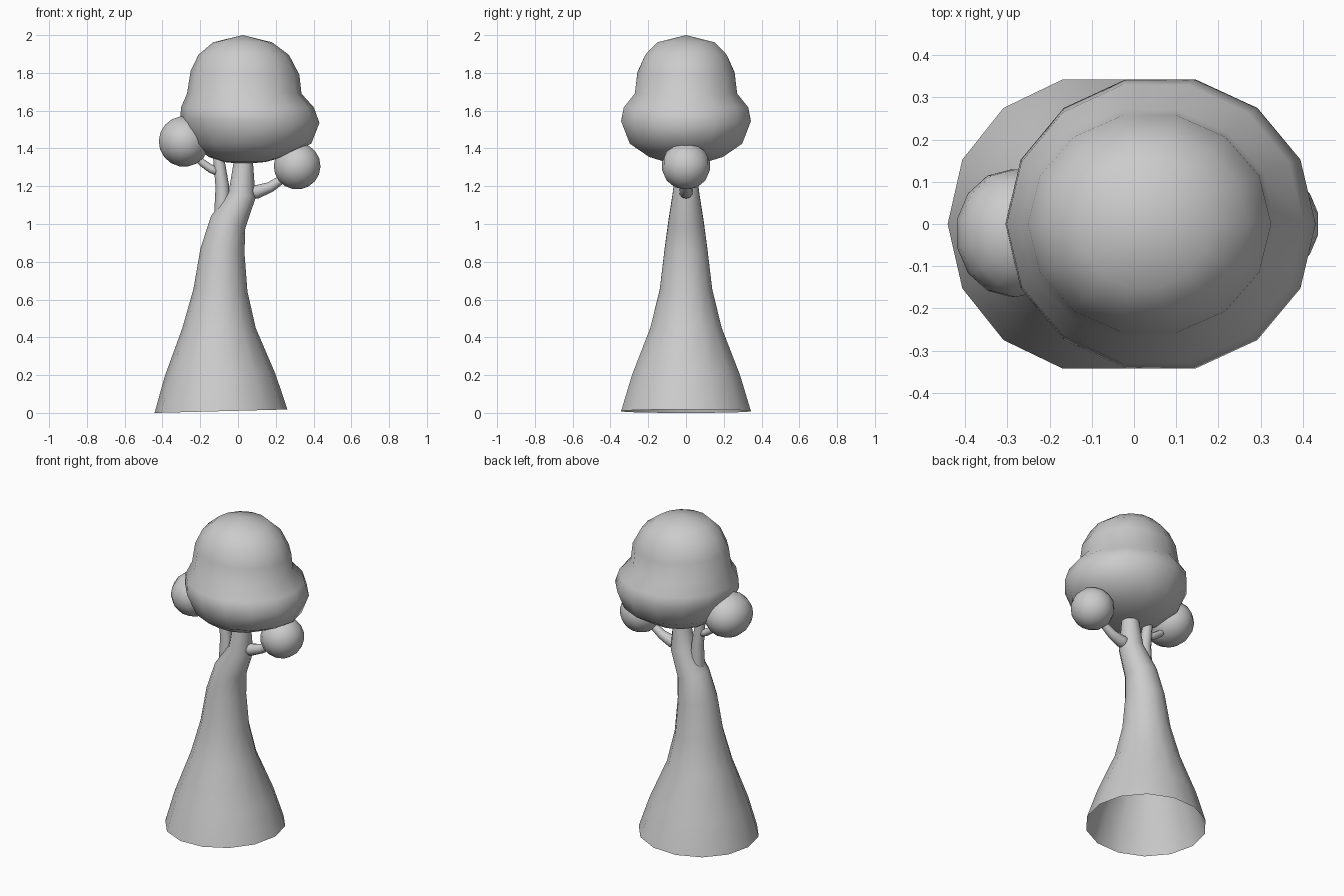
import bpy, bmesh, math
from mathutils import Vector, Matrix

if "Cube" in bpy.data.objects:
    bpy.data.objects.remove(bpy.data.objects["Cube"])


def loft(name, rings, cap_start=False, cap_end=False):
    """Skin a list of rings; a one-point ring is a pole."""
    bm = bmesh.new()
    vs = [[bm.verts.new(p) for p in ring] for ring in rings]
    for a, b in zip(vs, vs[1:]):
        n = max(len(a), len(b))
        for i in range(n):
            j = (i + 1) % n
            if len(a) == 1:
                bm.faces.new((a[0], b[j], b[i]))
            elif len(b) == 1:
                bm.faces.new((a[i], a[j], b[0]))
            else:
                bm.faces.new((a[i], a[j], b[j], b[i]))
    if cap_start:
        bm.faces.new(vs[0][::-1])
    if cap_end:
        bm.faces.new(vs[-1])
    me = bpy.data.meshes.new(name)
    bm.to_mesh(me)
    bm.free()
    me.shade_smooth()
    ob = bpy.data.objects.new(name, me)
    bpy.context.collection.objects.link(ob)
    return ob


def tube(name, path, sides, **caps):
    """Tapered tube through (x, z, radius) points in the y = 0 plane."""
    pts = [Vector((x, 0, z)) for x, z, r in path]
    rings = []
    for k, (p, (x, z, r)) in enumerate(zip(pts, path)):
        t = (pts[min(k + 1, len(pts) - 1)] - pts[max(k - 1, 0)]).normalized()
        u = Vector((t.z, 0, -t.x))
        v = Vector((0, 1, 0))
        angles = [2 * math.pi * i / sides for i in range(sides)]
        rings.append([p + r * (u * math.cos(a) + v * math.sin(a)) for a in angles])
    return loft(name, rings, **caps)


def blob(name, center, radii, tilt):
    """Leaf ball as a stretched sphere."""
    bm = bmesh.new()
    m = (Matrix.Translation(center) @ Matrix.Rotation(tilt, 4, 'Y')
         @ Matrix.Diagonal((*radii, 1)))
    bmesh.ops.create_uvsphere(bm, u_segments=14, v_segments=9, radius=1, matrix=m)
    me = bpy.data.meshes.new(name)
    bm.to_mesh(me)
    bm.free()
    me.shade_smooth()
    ob = bpy.data.objects.new(name, me)
    bpy.context.collection.objects.link(ob)


# Trunk, flared and open at the base, leaning right near the top
tube("trunk", [(-.09, .009, .352), (-.095, .2, .293), (-.1, .45, .194),
               (-.093, .65, .143), (-.082, .86, .117), (-.052, 1.01, .096),
               (.022, 1.155, .073), (.028, 1.32, .052), (.03, 1.42, .045)],
     14, cap_end=True)

# Upright second limb and the two thin side branches
tube("left_limb", [(-.07, .98, .05), (-.083, 1.08, .042), (-.083, 1.2, .036),
                   (-.1, 1.33, .03), (-.11, 1.42, .027)], 10,
     cap_start=True, cap_end=True)
tube("left_branch", [(-.09, 1.27, .022), (-.14, 1.29, .022), (-.19, 1.325, .02),
                     (-.26, 1.39, .018)], 10, cap_start=True, cap_end=True)
tube("right_branch", [(.04, 1.17, .037), (.1, 1.17, .036), (.17, 1.195, .028),
                      (.23, 1.235, .023), (.3, 1.29, .02)], 10,
     cap_start=True, cap_end=True)

# Main crown: (centre x, z, x radius, y radius, rise to the left)
profile = [(.035, 1.328, .11, .11, 0), (.045, 1.355, .2, .2, 0),
           (.07, 1.425, .318, .305, 0), (.063, 1.545, .368, .352, .01),
           (.05, 1.617, .352, .338, 0), (.033, 1.69, .303, .278, 0),
           (.037, 1.8, .288, .264, .01), (.03, 1.895, .24, .222, 0),
           (.024, 1.962, .156, .156, 0)]
rings = [[(.03, 0, 1.318)]]
for cx, z, rx, ry, rise in profile:
    ring = []
    for i in range(14):
        a = 2 * math.pi * i / 14
        ring.append((cx + rx * math.cos(a), ry * math.sin(a), z - rise * math.cos(a)))
    rings.append(ring)
rings.append([(.025, 0, 2.0)])
loft("crown", rings)

# Small leaf balls at the branch ends
blob("left_leaf_ball", (-.285, -.022, 1.437), (.138, .154, .134), .2)
blob("right_leaf_ball", (.313, 0, 1.307), (.127, .13, .124), -.5)
